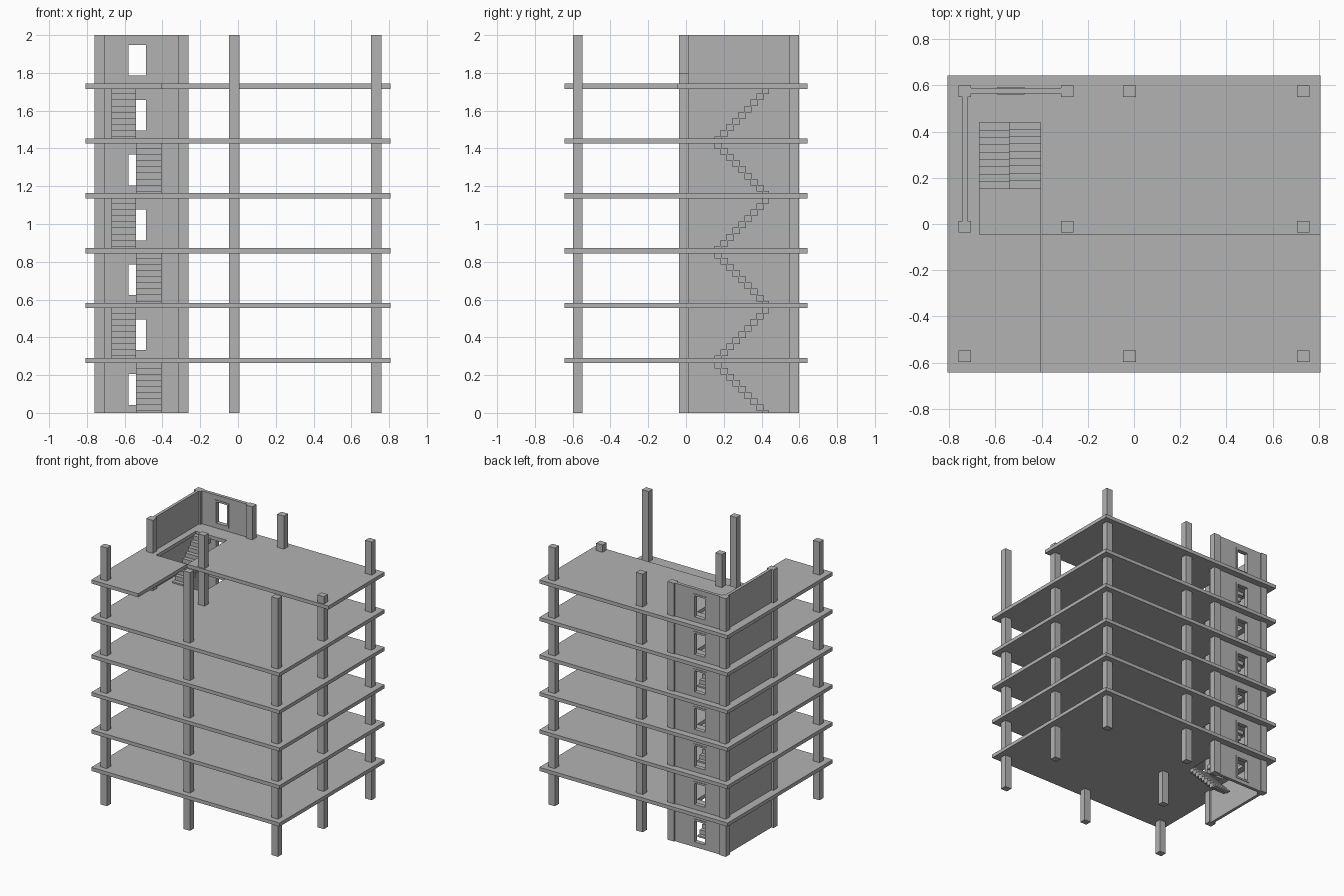
import bpy
import bmesh
from mathutils import Matrix, Vector

cube = bpy.data.objects.get("Cube")
if cube:
    bpy.data.objects.remove(cube, do_unlink=True)

concrete = bpy.data.materials.new("concrete_grey")
concrete.use_nodes = True
GREY = (0.45, 0.45, 0.45, 1)
concrete.diffuse_color = GREY
concrete.node_tree.nodes["Principled BSDF"].inputs["Base Color"].default_value = GREY


def finish(name, bm):
    bmesh.ops.recalc_face_normals(bm, faces=bm.faces)
    mesh = bpy.data.meshes.new(name)
    bm.to_mesh(mesh)
    bm.free()
    mesh.materials.append(concrete)
    obj = bpy.data.objects.new(name, mesh)
    bpy.context.collection.objects.link(obj)
    return obj


def add_box(bm, low, high):
    low, high = Vector(low), Vector(high)
    size = high - low
    place = Matrix.Translation((low + high) / 2) @ Matrix.Diagonal((*size, 1))
    bmesh.ops.create_cube(bm, size=1, matrix=place)


def cut_plate(name, us, vs, is_open, to_point, offset):
    """Flat plate with openings, thickened along offset."""
    bm = bmesh.new()
    for u0, u1 in zip(us, us[1:]):
        for v0, v1 in zip(vs, vs[1:]):
            if not is_open((u0 + u1) / 2, (v0 + v1) / 2):
                corners = ((u0, v0), (u1, v0), (u1, v1), (u0, v1))
                bm.faces.new([bm.verts.new(to_point(*c)) for c in corners])
    bmesh.ops.remove_doubles(bm, verts=bm.verts, dist=1e-5)
    result = bmesh.ops.extrude_face_region(bm, geom=bm.faces[:], use_keep_orig=True)
    moved = [g for g in result["geom"] if isinstance(g, bmesh.types.BMVert)]
    bmesh.ops.translate(bm, verts=moved, vec=offset)
    return finish(name, bm)


# Shared dimensions
HALF_X, HALF_Y, HEIGHT = 0.807, 0.643, 2.0
FLOORS, STOREY, SLAB = 6, 0.2905, 0.028
STAIR_L, STAIR_MID, STAIR_R = -0.67, -0.54, -0.405
STAIR_FRONT, STAIR_BACK, ROOF_EDGE = 0.155, 0.44, -0.045
COL_X = (-0.733, -0.289, -0.02, 0.733)
COL_Y = (-0.573, -0.011, 0.574)
HALF_COL_X, HALF_COL_Y = 0.028, 0.025

# Floor slabs with stairwell; the roof slab also lacks its front bay
for floor in range(1, FLOORS + 1):
    roof = floor == FLOORS
    well_front = ROOF_EDGE if roof else STAIR_FRONT

    def slab_open(x, y):
        well = STAIR_L < x < STAIR_R and well_front < y < STAIR_BACK
        return well or (roof and x > STAIR_R and y < ROOF_EDGE)

    bottom = floor * STOREY - SLAB + 0.001
    cut_plate("roof_slab" if roof else f"floor_slab_{floor}",
              (-HALF_X, STAIR_L, STAIR_R, HALF_X),
              (-HALF_Y, well_front, STAIR_BACK, HALF_Y),
              slab_open, lambda x, y: (x, y, bottom), (0, 0, SLAB))

# Columns: front row, middle row, back row
rows = ((0, 2, 3), (0, 1, 3), (0, 1, 2, 3))
for row, (y, picks) in enumerate(zip(COL_Y, rows)):
    for pick in picks:
        x = COL_X[pick]
        stub = row == 1 and pick == 3
        bm = bmesh.new()
        add_box(bm, (x - HALF_COL_X, y - HALF_COL_Y, 0),
                (x + HALF_COL_X, y + HALF_COL_Y, 1.8 if stub else HEIGHT))
        finish(f"column_{('front', 'middle', 'back')[row]}_{pick + 1}", bm)

# Side wall of the stair tower
bm = bmesh.new()
add_box(bm, (-0.743, COL_Y[1], 0), (-0.72, COL_Y[2], HEIGHT))
finish("stair_side_wall", bm)

# Back wall with one window per storey
WIN_L, WIN_R, WIN_H = -0.58, -0.488, 0.163
WALL_FRONT, WALL_BACK = 0.565, 0.59
sills = [0.042 + STOREY * i for i in range(FLOORS + 1)]
levels = [0] + [z for s in sills for z in (s, s + WIN_H)] + [HEIGHT]
cut_plate("stair_back_wall", (COL_X[0], WIN_L, WIN_R, COL_X[1]), levels,
          lambda x, z: WIN_L < x < WIN_R and any(s < z < s + WIN_H for s in sills),
          lambda x, z: (x, WALL_FRONT, z), (0, WALL_BACK - WALL_FRONT, 0))

# Window frames, slightly proud of the wall
RIM = 0.014
for i, s in enumerate(sills):
    top = s + WIN_H
    cut_plate(f"window_frame_{i + 1}",
              (WIN_L - RIM, WIN_L, WIN_R, WIN_R + RIM), (s - RIM, s, top, top + RIM),
              lambda x, z: WIN_L < x < WIN_R and s < z < top,
              lambda x, z: (x, WALL_FRONT - 0.004, z),
              (0, WALL_BACK - WALL_FRONT + 0.008, 0))

# Stair flights, alternating lane and direction
STEPS = 9
tread = (STAIR_BACK - STAIR_FRONT) / STEPS
rise = STOREY / STEPS
for flight in range(FLOORS):
    forward = flight % 2 == 0
    x0, x1 = (STAIR_MID, STAIR_R) if forward else (STAIR_L, STAIR_MID)
    bm = bmesh.new()
    for i in range(STEPS):
        slot = STEPS - 1 - i if forward else i
        y = STAIR_FRONT + slot * tread
        top = flight * STOREY + 0.012 + i * rise
        add_box(bm, (x0, y - 0.003, max(0, top - rise - 0.002)),
                (x1, min(y + tread + 0.003, STAIR_BACK), top))
    finish(f"stair_flight_{flight + 1}", bm)
